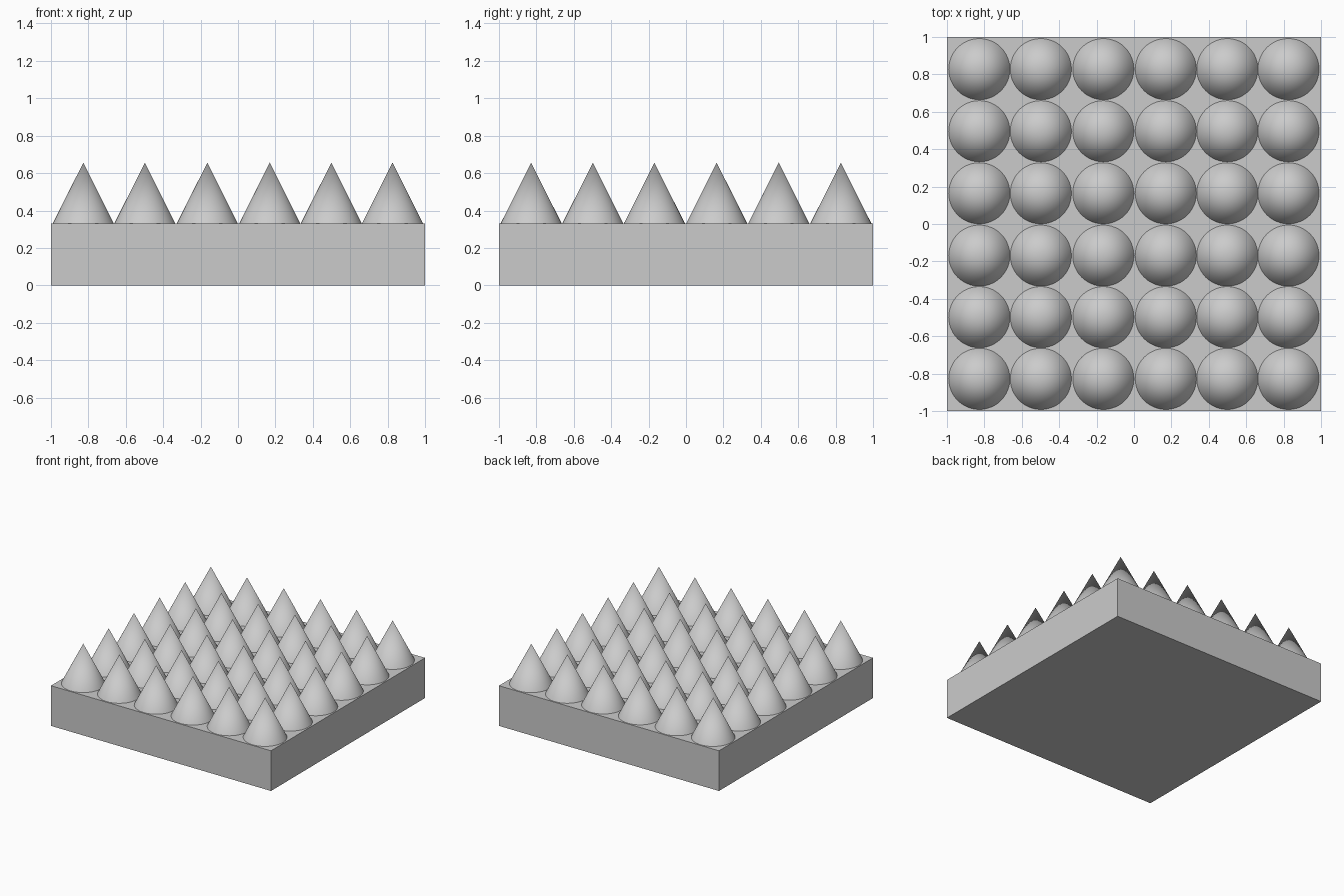
import bpy
import math

if "Cube" in bpy.data.objects:
    bpy.data.objects.remove(bpy.data.objects["Cube"])

BLOCK_H = 0.33
CONE_R, CONE_H = 0.164, 0.326
COLUMNS = (-0.827, -0.498, -0.164, 0.17, 0.499, 0.826)
ROWS = (-0.828, -0.498, -0.169, 0.164, 0.496, 0.828)

# Square base slab
bpy.ops.mesh.primitive_cube_add(size=1, location=(0, 0, BLOCK_H / 2))
slab = bpy.context.object
slab.name = "base_slab"
slab.scale = (2, 2, BLOCK_H)
bpy.ops.object.transform_apply(location=False, rotation=False, scale=True)

# One smooth cone, its base sunk a hair into the slab
SINK = 0.001
bpy.ops.mesh.primitive_cone_add(vertices=48, radius1=CONE_R, radius2=0,
                                depth=CONE_H + SINK)
spike = bpy.context.object
bpy.ops.object.shade_smooth_by_angle(angle=math.radians(40))

# Six by six grid of spikes sharing one mesh
z = BLOCK_H + (CONE_H - SINK) / 2
for r, y in enumerate(ROWS):
    for c, x in enumerate(COLUMNS):
        if r or c:
            cone = bpy.data.objects.new("spike", spike.data)
            bpy.context.collection.objects.link(cone)
        else:
            cone = spike
        cone.name = f"spike_row{r + 1}_col{c + 1}"
        cone.location = (x, y, z)
